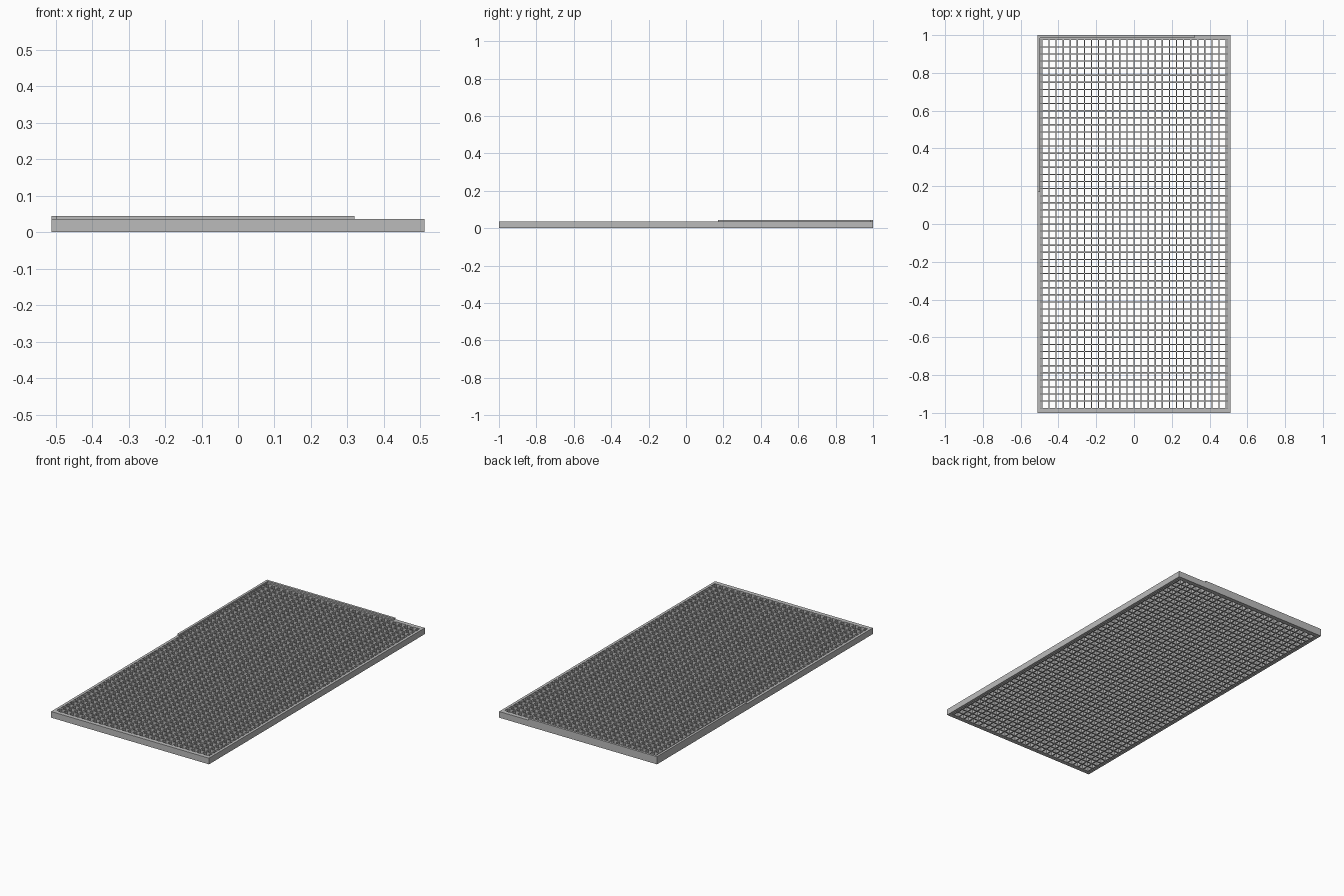
import bpy, bmesh
from mathutils import Matrix, Vector

if "Cube" in bpy.data.objects:
    bpy.data.objects.remove(bpy.data.objects["Cube"])

# Single metal colour
steel = bpy.data.materials.new("grey steel")
steel.use_nodes = True
GREY = (0.5, 0.5, 0.5, 1)
steel.diffuse_color = GREY
steel.node_tree.nodes["Principled BSDF"].inputs["Base Color"].default_value = GREY

HX, HY, H = 0.512, 1.0, 0.036      # half width, half length, panel height
LIP_TOP, LIP = 0.045, 0.014        # kick edge height and thickness
RIM_X, RIM_Y = 0.016, 0.025        # frame bar widths
COLS, ROWS, PITCH, BAR = 26, 52, 0.0375, 0.007


def boxes(name, spans):
    """One object made of boxes given as (x0, x1, y0, y1, z0, z1)."""
    bm = bmesh.new()
    for x0, x1, y0, y1, z0, z1 in spans:
        mid = Vector((x0 + x1, y0 + y1, z0 + z1)) / 2
        size = Vector((x1 - x0, y1 - y0, z1 - z0))
        bmesh.ops.create_cube(bm, size=1, matrix=Matrix.LocRotScale(mid, None, size))
    mesh = bpy.data.meshes.new(name)
    bm.to_mesh(mesh)
    bm.free()
    mesh.materials.append(steel)
    obj = bpy.data.objects.new(name, mesh)
    bpy.context.collection.objects.link(obj)
    return obj


# Outer frame: two long sides and two ends between them
ix, iy = HX - RIM_X, HY - RIM_Y
boxes("frame", [(-HX, -ix, -HY, HY, 0, H), (ix, HX, -HY, HY, 0, H),
                (-ix, ix, -HY, -iy, 0, H), (-ix, ix, iy, HY, 0, H)])

# Raised kick edge along the back and part of the right side
boxes("kick_edge", [(-HX, 0.32, HY - LIP, HY, H, LIP_TOP),
                    (-HX, -HX + LIP, 0.17, HY - LIP, H, LIP_TOP)])

# Lengthwise bars
xs = [(i - COLS / 2) * PITCH for i in range(COLS + 1)]
boxes("long_bars", [(x - BAR / 2, x + BAR / 2, -iy, iy, 0, H) for x in xs])

# Crosswise bars, split between the lengthwise bars so that nothing overlaps
ys = [(j - ROWS / 2) * PITCH for j in range(1, ROWS)]
edges = [-ix] + [e for x in xs for e in (x - BAR / 2, x + BAR / 2)] + [ix]
gaps = list(zip(edges[::2], edges[1::2]))
boxes("cross_bars", [(a, b, y - BAR / 2, y + BAR / 2, 0, H) for y in ys for a, b in gaps])
